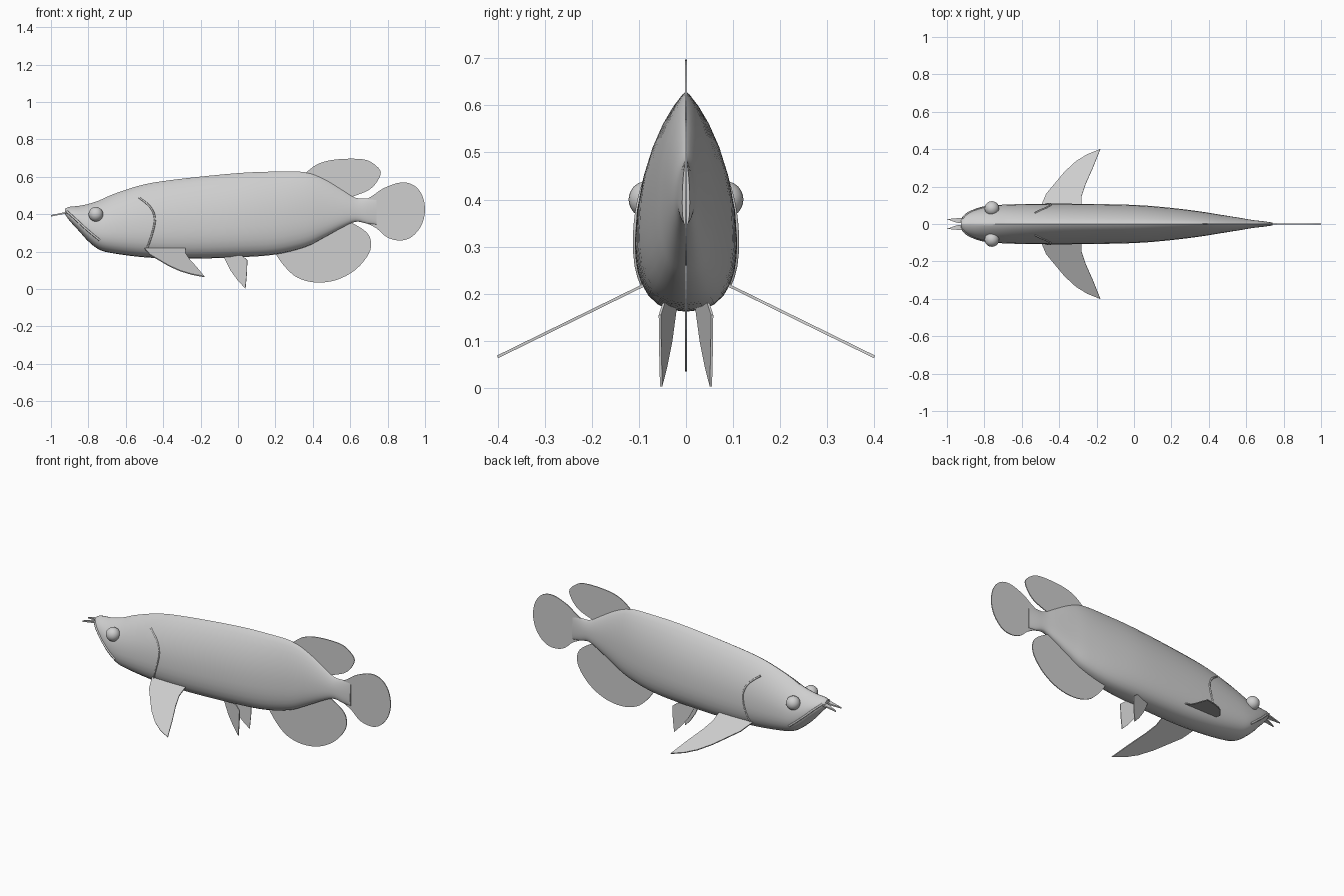
import bpy
import bmesh
import math
from mathutils import Vector

default_cube = bpy.data.objects.get("Cube")
if default_cube:
    bpy.data.objects.remove(default_cube, do_unlink=True)

SHADE = (0.62, 0.62, 0.62, 1)
grey = bpy.data.materials.new("plain grey")
grey.use_nodes = True
grey.diffuse_color = SHADE
grey.node_tree.nodes["Principled BSDF"].inputs["Base Color"].default_value = SHADE


def spline(points, steps=4):
    """Catmull-Rom samples through the points, ends included."""
    pts = [Vector(p) for p in points]
    pts = [pts[0]] + pts + [pts[-1]]
    result = []
    for a, b, c, d in zip(pts, pts[1:], pts[2:], pts[3:]):
        for i in range(steps):
            t = i / steps
            result.append(0.5 * (2 * b + (c - a) * t
                                 + (2 * a - 5 * b + 4 * c - d) * t * t
                                 + (3 * b - a - 3 * c + d) * t ** 3))
    return result + [pts[-1]]


def add_mesh(name, bm, smooth=False):
    bmesh.ops.recalc_face_normals(bm, faces=bm.faces)
    mesh = bpy.data.meshes.new(name)
    bm.to_mesh(mesh)
    bm.free()
    mesh.materials.append(grey)
    obj = bpy.data.objects.new(name, mesh)
    bpy.context.collection.objects.link(obj)
    if smooth:
        select_only(obj)
        bpy.ops.object.shade_smooth_by_angle(angle=math.radians(40))
    return obj


def select_only(obj):
    bpy.ops.object.select_all(action="DESELECT")
    obj.select_set(True)
    bpy.context.view_layer.objects.active = obj


# Body stations: x along the fish, back height, belly height, half width
stations = [
    (-0.925, 0.43, 0.40, 0.02), (-0.9, 0.44, 0.365, 0.05),
    (-0.85, 0.445, 0.31, 0.075), (-0.8, 0.455, 0.255, 0.09),
    (-0.74, 0.475, 0.21, 0.1), (-0.66, 0.51, 0.19, 0.105),
    (-0.5, 0.56, 0.17, 0.108), (-0.3, 0.59, 0.162, 0.108),
    (0, 0.62, 0.17, 0.102), (0.2, 0.628, 0.185, 0.086),
    (0.36, 0.625, 0.225, 0.066), (0.46, 0.59, 0.275, 0.05),
    (0.56, 0.53, 0.33, 0.034), (0.63, 0.488, 0.36, 0.022),
    (0.69, 0.485, 0.35, 0.015), (0.74, 0.485, 0.345, 0.008),
]
rows = []
for a in spline([Vector(s[:3]) for s in stations]):
    rows.append(list(a))
for row, w in zip(rows, spline([(s[3], 0, 0) for s in stations])):
    row.append(w[0])


def centre_height(top, bottom):
    return bottom + (top - bottom) * 0.36


def width_factor(t):
    """Narrow ridge above the widest line, full rounded belly below it."""
    if t >= 0:
        return max(0, 1 - t * t) ** 0.75
    return max(0, 1 - abs(t) ** 2.5) ** 0.4


def surface_y(x, z):
    """Half width of the body at a given place on its flank."""
    for a, b in zip(rows, rows[1:]):
        if a[0] <= x <= b[0]:
            f = (x - a[0]) / (b[0] - a[0])
            top, bottom, width = (a[i] + (b[i] - a[i]) * f for i in (1, 2, 3))
            mid = centre_height(top, bottom)
            t = (z - mid) / (top - mid if z > mid else mid - bottom)
            return width * width_factor(max(-1, min(1, t)))
    return 0


def build_body(half=14):
    bm = bmesh.new()
    rings = []
    for x, top, bottom, width in rows:
        mid = centre_height(top, bottom)
        flank = []
        for i in range(half + 1):
            t = math.cos(math.pi * i / half)
            z = mid + t * (top - mid if t > 0 else mid - bottom)
            flank.append((x, width * width_factor(t), z))
        other = [(x, -y, z) for x, y, z in flank[-2:0:-1]]
        rings.append([bm.verts.new(p) for p in flank + other])
    count = len(rings[0])
    for a, b in zip(rings, rings[1:]):
        for i in range(count):
            j = (i + 1) % count
            bm.faces.new((a[i], a[j], b[j], b[i]))
    bm.faces.new(rings[0])
    bm.faces.new(rings[-1])
    add_mesh("body", bm, smooth=True)


def build_fin(name, outline, thickness=0.005):
    """Thin flat plate from a planar outline."""
    bm = bmesh.new()
    bm.faces.new([bm.verts.new(p) for p in outline])
    obj = add_mesh(name, bm)
    solid = obj.modifiers.new("thickness", "SOLIDIFY")
    solid.thickness = thickness
    solid.offset = 0


def build_ridge(name, path, side, radius):
    """Raised line that follows the flank."""
    curve = bpy.data.curves.new(name, "CURVE")
    curve.dimensions = "3D"
    curve.bevel_depth = radius
    curve.bevel_resolution = 1
    curve.use_fill_caps = True
    samples = spline([(x, 0, z) for x, z in path])
    line = curve.splines.new("POLY")
    line.points.add(len(samples) - 1)
    for point, p in zip(line.points, samples):
        point.co = (p.x, side * surface_y(p.x, p.z), p.z, 1)
    curve.materials.append(grey)
    obj = bpy.data.objects.new(name, curve)
    bpy.context.collection.objects.link(obj)
    select_only(obj)
    bpy.ops.object.convert(target="MESH")


build_body()

# Upright fins on the centre line
upright_fins = {
    "dorsal_fin": [(0.36, 0.62), (0.42, 0.665), (0.5, 0.69), (0.62, 0.697),
                   (0.7, 0.685), (0.76, 0.635), (0.75, 0.585),
                   (0.7, 0.53), (0.6, 0.49)],
    "anal_fin": [(0.2, 0.19), (0.25, 0.12), (0.32, 0.06), (0.42, 0.035),
                 (0.53, 0.05), (0.63, 0.105), (0.7, 0.19), (0.71, 0.26),
                 (0.68, 0.31), (0.6, 0.36)],
    "tail_fin": [(0.67, 0.47), (0.72, 0.5), (0.78, 0.54), (0.87, 0.57),
                 (0.94, 0.555), (0.985, 0.5), (1, 0.42), (0.98, 0.34),
                 (0.93, 0.28), (0.87, 0.26), (0.8, 0.275), (0.74, 0.325),
                 (0.67, 0.36)],
}
for fin_name, profile in upright_fins.items():
    build_fin(fin_name, spline([(x, 0, z) for x, z in profile]))

# Paired parts
pectoral = [(-0.5, 0.09), (-0.47, 0.16), (-0.42, 0.22), (-0.37, 0.28),
            (-0.31, 0.335), (-0.25, 0.372), (-0.18, 0.4), (-0.22, 0.3),
            (-0.26, 0.21), (-0.28, 0.15), (-0.28, 0.09)]
pelvic = [(-0.08, 0.18), (-0.04, 0.1), (0, 0.045), (0.04, 0.003),
          (0.047, 0.08), (0.05, 0.155), (0.02, 0.18)]
mouth = [(-0.915, 0.415), (-0.87, 0.375), (-0.81, 0.32), (-0.74, 0.262)]
gill = [(-0.53, 0.49), (-0.47, 0.44), (-0.445, 0.38), (-0.455, 0.31), (-0.485, 0.22)]

for side, label in ((1, "left"), (-1, "right")):
    build_fin(label + "_pectoral_fin",
              [(x, side * y, 0.262 - 0.49 * y) for x, y in pectoral], 0.006)
    build_fin(label + "_pelvic_fin",
              [(x, side * (0.042 + 0.27 * x), z) for x, z in pelvic])
    build_fin(label + "_barbel",
              [(-0.9, 0, 0.412), (-0.95, side * 0.008, 0.402),
               (-1, side * 0.026, 0.392), (-0.9, side * 0.035, 0.412)], 0.008)
    build_ridge(label + "_lip", mouth, side, 0.006)
    build_ridge(label + "_gill_edge", gill, side, 0.005)
    bm = bmesh.new()
    bmesh.ops.create_uvsphere(bm, u_segments=20, v_segments=12, radius=0.039)
    bmesh.ops.translate(bm, vec=(-0.76, side * 0.083, 0.4), verts=bm.verts)
    add_mesh(label + "_eye", bm, smooth=True)
